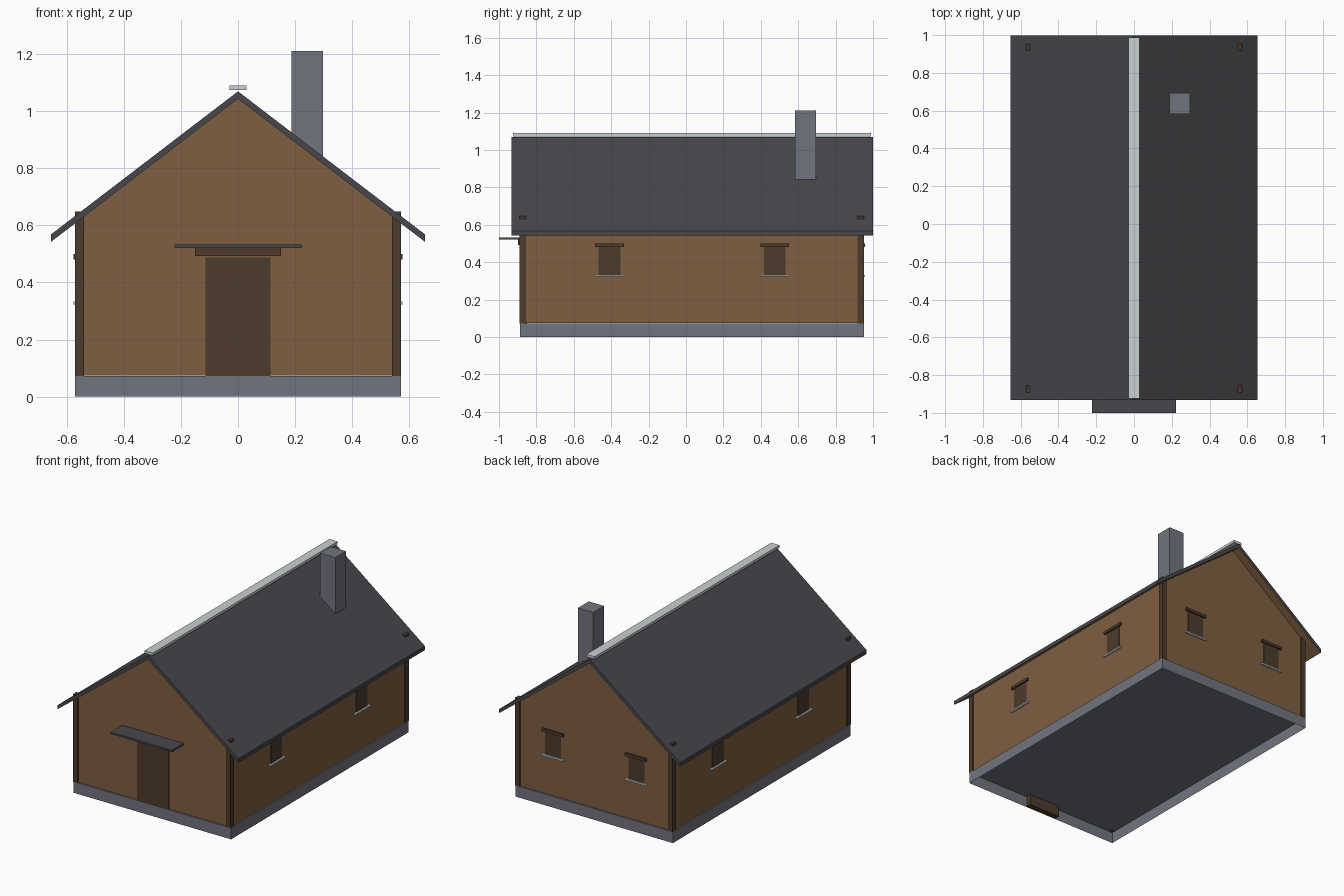
import bpy, bmesh

cube = bpy.data.objects.get("Cube")
if cube:
    bpy.data.objects.remove(cube, do_unlink=True)


def material(name, r, g, b):
    m = bpy.data.materials.new(name)
    m.use_nodes = True
    m.diffuse_color = (r, g, b, 1)
    m.node_tree.nodes["Principled BSDF"].inputs["Base Color"].default_value = (r, g, b, 1)
    return m


wall_wood = material("warm wood", 0.21, 0.114, 0.053)
dark_wood = material("dark wood", 0.075, 0.043, 0.025)
slate = material("dark slate", 0.064, 0.063, 0.072)
stone = material("grey stone", 0.17, 0.178, 0.214)
pale = material("pale trim", 0.59, 0.63, 0.63)


def add_object(name, bm, *mats):
    mesh = bpy.data.meshes.new(name)
    bm.to_mesh(mesh)
    bm.free()
    for m in mats:
        mesh.materials.append(m)
    ob = bpy.data.objects.new(name, mesh)
    bpy.context.collection.objects.link(ob)
    return ob


def prism(name, profile, y0, y1, *mats):
    """Extrude an x-z outline along y."""
    bm = bmesh.new()
    face = bm.faces.new([bm.verts.new((x, y0, z)) for x, z in profile])
    side = bmesh.ops.extrude_face_region(bm, geom=[face], use_keep_orig=True)
    moved = [v for v in side["geom"] if isinstance(v, bmesh.types.BMVert)]
    bmesh.ops.translate(bm, verts=moved, vec=(0, y1 - y0, 0))
    bmesh.ops.recalc_face_normals(bm, faces=bm.faces)
    return add_object(name, bm, *mats)


def box(name, x, y, z, mat, open_bottom=False):
    """Box from (min, max) ranges."""
    bm = bmesh.new()
    for v in bmesh.ops.create_cube(bm, size=1)["verts"]:
        v.co = [r[0] if c < 0 else r[1] for c, r in zip(v.co, (x, y, z))]
    if open_bottom:
        low = min(bm.faces, key=lambda f: f.calc_center_median().z)
        bmesh.ops.delete(bm, geom=[low], context="FACES_ONLY")
    return add_object(name, bm, mat)


# Main body dimensions
HALF, FRONT, BACK = 0.571, -0.887, 0.951
BASE = 0.073
INSET = 0.008
SLOPE = 0.765
wx, wf, wb = HALF - INSET, FRONT + INSET, BACK - INSET

# Foundation, open underneath
box("foundation", (-HALF, HALF), (FRONT, BACK), (0, BASE), stone, open_bottom=True)

# Gabled walls
peak = 1.05
eave = peak - SLOPE * wx
prism("walls", [(-wx, BASE + 0.001), (wx, BASE + 0.001), (wx, eave), (0, peak), (-wx, eave)],
      wf, wb, wall_wood)

# Roof, with wood boards on the underside
half_roof, ridge, thick = 0.655, 1.069, 0.026
edge = ridge - SLOPE * half_roof
roof = prism("roof", [(-half_roof, edge), (0, ridge), (half_roof, edge),
                      (half_roof, edge - thick), (0, ridge - thick), (-half_roof, edge - thick)],
             -0.932, 0.999, slate, wall_wood)
for p in roof.data.polygons:
    if p.normal.z < -0.1:
        p.material_index = 1

box("ridge_cap", (-0.03, 0.03), (-0.925, 0.988), (1.073, 1.09), pale)
box("chimney", (0.187, 0.297), (0.583, 0.694), (0.8, 1.21), stone)

# Corner posts
for sx, side in ((-1, "right"), (1, "left")):
    xs = sorted((sx * 0.54, sx * HALF))
    box("front_post_" + side, xs, (FRONT - 0.004, -0.856), (BASE, 0.648), dark_wood)
    box("back_post_" + side, xs, (0.918, BACK + 0.002), (BASE, 0.648), dark_wood)

# Front door, lintel and canopy
box("door", (-0.114, 0.114), (FRONT + 0.003, -0.85), (0.002, 0.487), dark_wood)
box("door_lintel", (-0.15, 0.15), (FRONT - 0.01, -0.86), (0.493, 0.521), dark_wood)
box("door_canopy", (-0.222, 0.222), (-1.0, -0.87), (0.521, 0.533), slate)


def window(name, centre, surface, out, along_x):
    """Pane, lintel and sill on one wall; out is the outward sign."""
    parts = (("pane", 0.058, 0.003, (0.33, 0.485), dark_wood),
             ("lintel", 0.077, 0.013, (0.481, 0.5), dark_wood),
             ("sill", 0.08, 0.013, (0.323, 0.333), pale))
    for part, half, depth, z, mat in parts:
        span = (centre - half, centre + half)
        deep = sorted((surface - out * 0.004, surface + out * depth))
        x, y = (span, deep) if along_x else (deep, span)
        box(name + "_" + part, x, y, z, mat)


# Windows on both long sides and the back gable
for i, y in enumerate((-0.409, 0.475), 1):
    window(f"left_window_{i}", y, wx, 1, False)
    window(f"right_window_{i}", y, -wx, -1, False)
for i, x in enumerate((-0.302, 0.302), 1):
    window(f"back_window_{i}", x, wb, 1, True)
